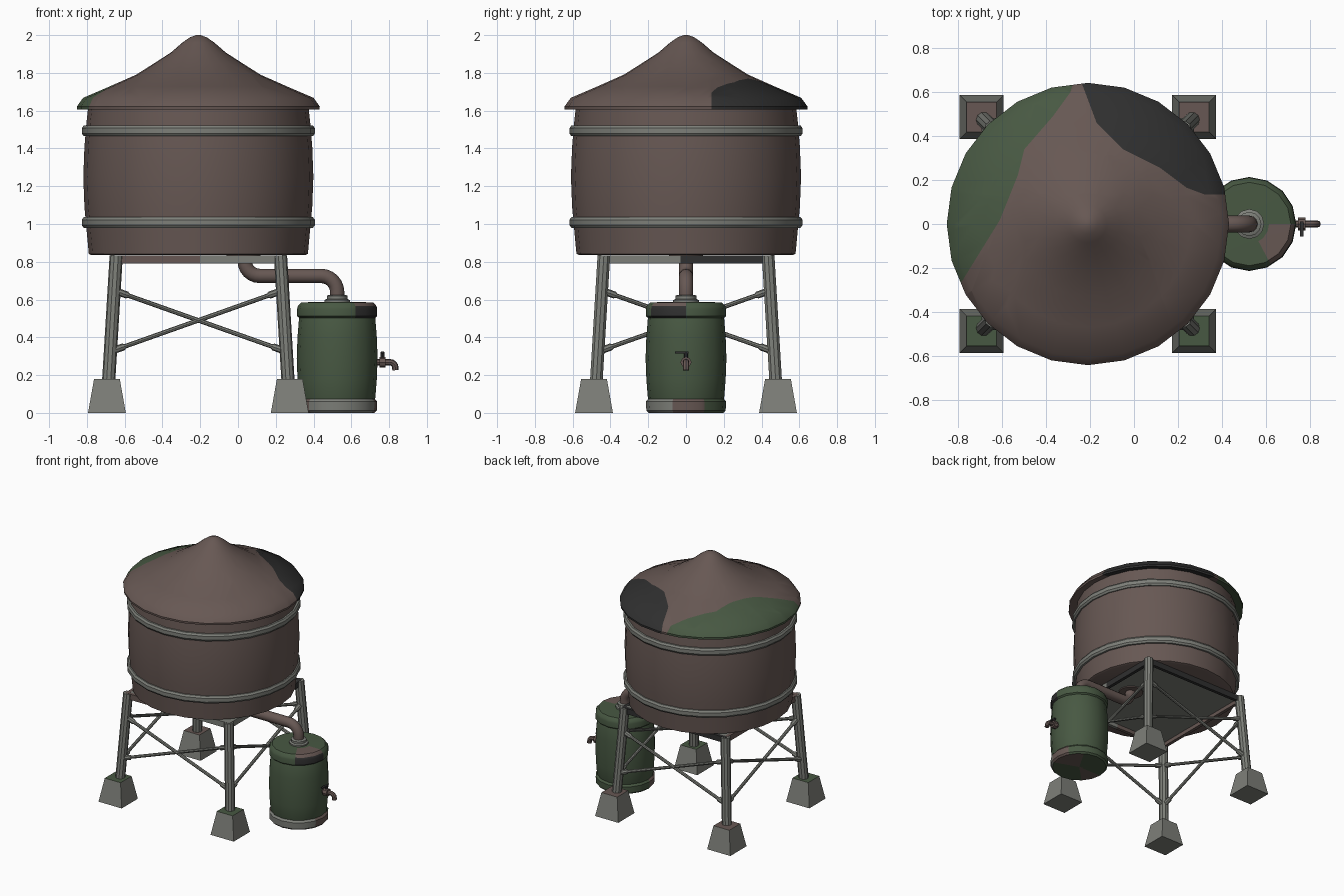
import bpy, bmesh, math
from mathutils import Vector

if "Cube" in bpy.data.objects:
    bpy.data.objects.remove(bpy.data.objects["Cube"])

CX = -0.21   # tower centre


def mat(name, c):
    m = bpy.data.materials.new(name)
    m.diffuse_color = (*c, 1)
    m.use_nodes = True
    m.node_tree.nodes["Principled BSDF"].inputs["Base Color"].default_value = m.diffuse_color
    return m


BROWN, GREEN, DARK, GREY = 0, 1, 2, 3
MATS = [mat("brown", (0.135, 0.097, 0.087)), mat("green", (0.064, 0.098, 0.055)),
        mat("charcoal", (0.029, 0.029, 0.029)), mat("grey", (0.205, 0.212, 0.19))]


def finish(name, bm, colour, rule=None, cuts=(), angle=35):
    # cuts are (point, normal) planes; rule gives a colour from a face centre and normal
    for p, n in cuts:
        bmesh.ops.bisect_plane(bm, geom=bm.verts[:] + bm.edges[:] + bm.faces[:],
                               plane_co=p, plane_no=n, dist=1e-5)
    bmesh.ops.recalc_face_normals(bm, faces=bm.faces[:])
    for f in bm.faces:
        f.material_index = rule(f.calc_center_median(), f.normal) if rule else colour
    me = bpy.data.meshes.new(name)
    bm.to_mesh(me)
    bm.free()
    for m in MATS:
        me.materials.append(m)
    ob = bpy.data.objects.new(name, me)
    bpy.context.collection.objects.link(ob)
    bpy.ops.object.select_all(action='DESELECT')
    ob.select_set(True)
    bpy.context.view_layer.objects.active = ob
    bpy.ops.object.shade_smooth_by_angle(angle=math.radians(angle))
    return ob


def rings_to_mesh(rings, closed=False):
    bm = bmesh.new()
    vs = [[bm.verts.new(p) for p in r] for r in rings]
    n = len(vs[0])
    pairs = list(zip(vs, vs[1:])) + ([(vs[-1], vs[0])] if closed else [])
    for a, b in pairs:
        for i in range(n):
            j = (i + 1) % n
            bm.faces.new((a[i], a[j], b[j], b[i]))
    if not closed:
        bm.faces.new(vs[0])
        bm.faces.new(vs[-1])
    return bm


def lathe(name, profile, x, sides, colour, closed=False, **kw):
    rings = [[(x + r * math.cos(2 * math.pi * i / sides), r * math.sin(2 * math.pi * i / sides), z)
              for i in range(sides)] for r, z in profile]
    return finish(name, rings_to_mesh(rings, closed), colour, **kw)


def sweep(name, pts, radii, colour, sides=10, ref=(0, 1, 0)):
    pts = [Vector(p) for p in pts]
    rings = []
    for i, p in enumerate(pts):
        t = (pts[min(i + 1, len(pts) - 1)] - pts[max(i - 1, 0)]).normalized()
        u = t.cross(Vector(ref)).normalized()
        v = t.cross(u)
        r = radii[i] if isinstance(radii, (list, tuple)) else radii
        rings.append([p + r * (u * math.cos(2 * math.pi * k / sides) + v * math.sin(2 * math.pi * k / sides))
                      for k in range(sides)])
    return finish(name, rings_to_mesh(rings), colour)


def box(name, x0, x1, y0, y1, z0, z1, colour):
    c = [(x0, y0), (x1, y0), (x1, y1), (x0, y1)]
    return finish(name, rings_to_mesh([[(*p, z) for p in c] for z in (z0, z1)]), colour)


def arc(cx, cz, r, a0, a1, n=6):
    return [(cx + r * math.cos(math.radians(a0 + (a1 - a0) * i / n)), 0,
             cz + r * math.sin(math.radians(a0 + (a1 - a0) * i / n))) for i in range(n + 1)]


# Tank and hoops
lathe("tank", [(0.565, 0.835), (0.58, 0.842), (0.59, 0.95), (0.603, 1.09), (0.609, 1.25),
               (0.603, 1.41), (0.592, 1.54), (0.582, 1.63)], CX, 24, BROWN)
for nm, z in (("lower_hoop", 1.008), ("upper_hoop", 1.493)):
    lathe(nm, [(0.58, z - .028), (0.607, z - .028), (0.617, z - .014), (0.617, z + .014),
               (0.607, z + .028), (0.58, z + .028)], CX, 24, GREY, closed=True)

# Roof with painted camouflage patches, cut along two outlines seen from above
green_line = [(-0.26, 0.70), (-0.29, 0.60), (-0.37, 0.49), (-0.50, 0.34), (-0.53, 0.22), (-0.61, 0.02), (-0.82, -0.32)]
dark_line = [(-0.26, 0.70), (-0.17, 0.46), (-0.05, 0.34), (0.12, 0.255), (0.24, 0.165), (0.32, 0.135), (0.50, 0.135)]


def inside(poly, p):
    hit = False
    for (x0, y0), (x1, y1) in zip(poly, poly[1:] + poly[:1]):
        if (y0 > p.y) != (y1 > p.y) and p.x < x0 + (p.y - y0) * (x1 - x0) / (y1 - y0):
            hit = not hit
    return hit


def roof_rule(c, n):
    if inside(green_line + [(-1.5, -0.32), (-1.5, 0.70)], c):
        return GREEN
    if inside(dark_line + [(0.9, 0.135), (0.9, 0.7)], c):
        return DARK
    return BROWN


roof_cuts = [((a[0], a[1], 0), (b[1] - a[1], a[0] - b[0], 0))
             for line in (green_line, dark_line) for a, b in zip(line, line[1:])]
lathe("roof", [(0.56, 1.625), (0.642, 1.607), (0.643, 1.622), (0.61, 1.668), (0.47, 1.728), (0.33, 1.79), (0.235, 1.85),
               (0.145, 1.908), (0.085, 1.96), (0.045, 1.988), (0.012, 2.0)],
      CX, 24, BROWN, rule=roof_rule, cuts=roof_cuts)

# Platform: plate and painted edge beams
h, w, z0, z1 = 0.45, 0.025, 0.79, 0.834
box("platform_plate", CX - h + w, CX + h - w, -h + w, h - w, 0.82, 0.833, GREY)
box("front_beam_left", CX - h, -0.2, -h, -h + w, z0, z1, BROWN)
box("front_beam_right", -0.2, CX + h, -h, -h + w, z0, z1, GREY)
box("back_beam", CX - h, CX + h, h - w, h, z0, z1, DARK)
box("left_beam", CX - h, CX - h + w, -h + w, h - w, z0, z1, BROWN)
box("right_beam_front", CX + h - w, CX + h, -h + w, -0.03, z0, z1, GREY)
box("right_beam_back", CX + h - w, CX + h, -0.03, h - w, z0, z1, DARK)


# Legs and tapered feet
def off(z):
    return 0.485 - 0.05 * z / 0.83


for sx, a in ((-1, "left"), (1, "right")):
    for sy, b in ((-1, "front"), (1, "back")):
        sweep(f"{b}_{a}_leg", [(CX + sx * off(z), sy * off(z), z) for z in (0.1, 0.832)], 0.035, GREY)
        fx, fy = CX + sx * 0.484, sy * 0.487
        sq = [(-1, -1), (1, -1), (1, 1), (-1, 1)]
        rings = [[(fx + r * p, fy + r * q, z) for p, q in sq] for r, z in ((0.1, 0), (0.068, 0.18))]
        top = GREEN if sy < 0 else BROWN
        finish(f"{b}_{a}_foot", rings_to_mesh(rings), GREY,
               rule=lambda c, n, top=top: top if n.z > 0.9 else GREY)


# Crossed braces with thicker end sockets on all four sides
def brace(name, p, q):
    p, q = Vector(p), Vector(q)
    ts = (0, 0.075, 0.085, 0.915, 0.925, 1)
    sweep(name, [p.lerp(q, t) for t in ts], [.019, .019, .012, .012, .019, .019], GREY, 8, (0, 0, 1))


hi, lo = 0.648, 0.325
for s, nm in ((-1, "front"), (1, "back")):
    for d in (-1, 1):
        brace(f"{nm}_brace", (CX + d * off(hi), s * off(hi), hi), (CX - d * off(lo), s * off(lo), lo))
for s, nm in ((-1, "left"), (1, "right")):
    for d in (-1, 1):
        brace(f"{nm}_brace", (CX + s * off(hi), d * off(hi), hi), (CX + s * off(lo), -d * off(lo), lo))

# Outlet pipe from tank to barrel
BX = 0.525
sweep("pipe", [(0.03, 0, 0.83)] + arc(0.115, 0.805, 0.08, 180, 270)
      + arc(BX - 0.085, 0.64, 0.085, 90, 0) + [(BX, 0, 0.60)], 0.038, BROWN, 12)
lathe("pipe_flange", [(0.09, 0.812), (0.09, 0.835)], 0.03, 16, BROWN)
lathe("barrel_neck", [(0.068, 0.575), (0.068, 0.597), (0.055, 0.603), (0.055, 0.62), (0.045, 0.625)],
      BX, 12, GREY)


# Barrel: body, painted lid and base ring
def ang(c):
    return math.degrees(math.atan2(c.y, c.x - BX))


def radial(*angles):
    return [((BX, 0, 0), (-math.sin(math.radians(a)), math.cos(math.radians(a)), 0)) for a in angles]


def lid_rule(c, n):
    r = math.hypot(c.x - BX, c.y)
    a = ang(c)
    if -62 < a < 0 and c.z < 0.566 and r > 0.15:
        return DARK
    if -62 < a < 0 and (c.z < 0.583 or r > 0.08):
        return BROWN
    return GREEN


def base_rule(c, n):
    a = ang(c)
    if n.z < -0.9:
        return BROWN if a > -20 and a < 60 or a < -130 else GREEN
    if -135 < a < -20:
        return GREY
    return BROWN if -20 <= a < 28 or a <= -135 else GREEN


lathe("barrel_body", [(0.195, 0.06), (0.202, 0.08), (0.21, 0.18), (0.214, 0.29), (0.21, 0.4),
                      (0.202, 0.50), (0.195, 0.52)], BX, 16, GREEN)
lathe("barrel_lid", [(0.198, 0.5), (0.212, 0.512), (0.212, 0.55), (0.208, 0.566), (0.19, 0.585), (0.09, 0.587), (0.02, 0.587)],
      BX, 16, GREEN, rule=lid_rule, cuts=radial(-62, 0))
lathe("barrel_base", [(0.03, 0), (0.198, 0), (0.21, 0.012), (0.212, 0.06), (0.198, 0.076)],
      BX, 16, GREEN, rule=base_rule, cuts=radial(-135, -20, 28, 60))

# Tap with valve and lever
sweep("tap_spout", [(0.72, 0, 0.268)] + arc(0.805, 0.24, 0.028, 90, 0, 4) + [(0.834, 0, 0.226)],
      0.017, BROWN, 8)
sweep("tap_valve", [(0.748, 0, 0.268), (0.782, 0, 0.268)], 0.029, BROWN, 8)
sweep("tap_stem", [(0.765, 0, 0.28), (0.765, 0, 0.322)], 0.010, DARK, 8)
box("tap_lever", 0.757, 0.773, -0.058, 0.012, 0.314, 0.324, DARK)
